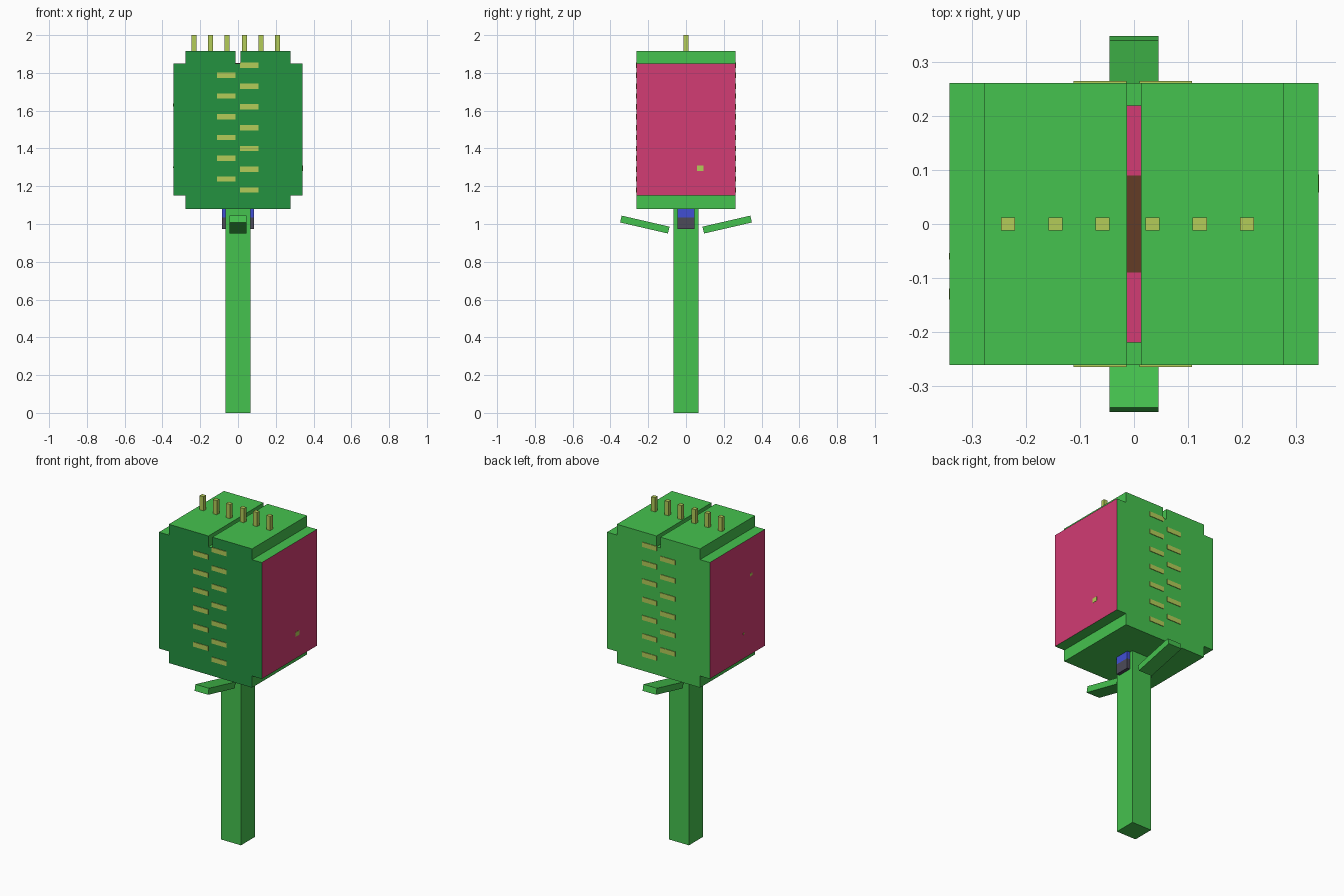
import bpy, bmesh
from math import radians
from mathutils import Matrix

if "Cube" in bpy.data.objects:
    bpy.data.objects.remove(bpy.data.objects["Cube"], do_unlink=True)


def material(name, hexcode):
    srgb = [int(hexcode[i:i + 2], 16) / 255 for i in (0, 2, 4)]
    col = [c / 12.92 if c < 0.04 else ((c + 0.055) / 1.055) ** 2.4 for c in srgb] + [1]
    m = bpy.data.materials.new(name)
    m.diffuse_color = col
    m.use_nodes = True
    m.node_tree.nodes["Principled BSDF"].inputs["Base Color"].default_value = col
    return m


BRIGHT = material("bright green", "45C24E")
DARK = material("dark green", "249240")
PINK = material("pink", "D23C73")
YELLOW = material("pale yellow", "B4CC58")
BLUE = material("blue", "414FD4")
GREY = material("slate grey", "4C4A58")
BROWN = material("brown", "643C26")


def finish(name, bm, *mats):
    bmesh.ops.recalc_face_normals(bm, faces=bm.faces)
    mesh = bpy.data.meshes.new(name)
    bm.to_mesh(mesh)
    bm.free()
    for m in mats:
        mesh.materials.append(m)
    ob = bpy.data.objects.new(name, mesh)
    bpy.context.collection.objects.link(ob)
    return ob


def box(name, centre, size, mat, tilt=0):
    bm = bmesh.new()
    bmesh.ops.create_cube(bm, size=1)
    bm.transform(Matrix.Translation(centre) @ Matrix.Rotation(radians(tilt), 4, 'X')
                 @ Matrix.Diagonal((*size, 1)))
    return finish(name, bm, mat)


# Stepped head with a slot along its top
HALF, STEP, DEPTH = 0.342, 0.277, 0.262
right = [(STEP, 1.08), (STEP, 1.15), (HALF, 1.15), (HALF, 1.85),
         (STEP, 1.85), (STEP, 1.915), (0.013, 1.915), (0.013, 1.85)]
outline = right + [(-x, z) for x, z in reversed(right)]
bm = bmesh.new()
face = bm.faces.new([bm.verts.new((x, -DEPTH, z)) for x, z in outline])
new = bmesh.ops.extrude_face_region(bm, geom=[face])["geom"]
bmesh.ops.translate(bm, vec=(0, 2 * DEPTH, 0),
                    verts=[v for v in new if isinstance(v, bmesh.types.BMVert)])
bmesh.ops.recalc_face_normals(bm, faces=bm.faces)
for f in bm.faces:
    if f.normal.y < -0.9:
        f.material_index = 1
    elif abs(f.calc_center_median().x) > HALF - 0.01:
        f.material_index = 2
finish("head", bm, BRIGHT, DARK, PINK)

# Coloured strips on the slot floor
for side in (-1, 1):
    box("slot_strip", (0, side * 0.155, 1.851), (0.026, 0.13, 0.004), PINK)
box("slot_centre", (0, 0, 1.851), (0.026, 0.18, 0.004), BROWN)

# Row of spikes on top
for x in (-0.234, -0.146, -0.058, 0.034, 0.122, 0.21):
    box("spike", (x, 0, 1.953), (0.026, 0.024, 0.094), YELLOW)

# Staggered bristles on the front and back, and the two leaves
for side in (-1, 1):
    for x, top, count in ((-0.063, 1.788, 6), (0.059, 1.84, 7)):
        for i in range(count):
            box("bristle", (x, side * 0.263, top - i * 0.11), (0.098, 0.005, 0.028), YELLOW)
    box("leaf", (0, side * 0.218, 0.997), (0.09, 0.26, 0.037), BRIGHT, tilt=13 * side)

# Small flecks on the pink sides
for x, y, z, s in ((HALF, 0.075, 1.295, 0.034), (-HALF, -0.13, 1.63, 0.02), (-HALF, -0.06, 1.3, 0.012)):
    box("fleck", (x, y, z), (0.003, s, s * 0.8), YELLOW)

# Stem and the collar under the head
box("stem", (0, 0, 0.54), (0.132, 0.132, 1.08), BRIGHT)
box("collar_top", (0, 0, 1.058), (0.172, 0.09, 0.045), BLUE)
box("collar_base", (0, 0, 1.005), (0.172, 0.09, 0.062), GREY)
